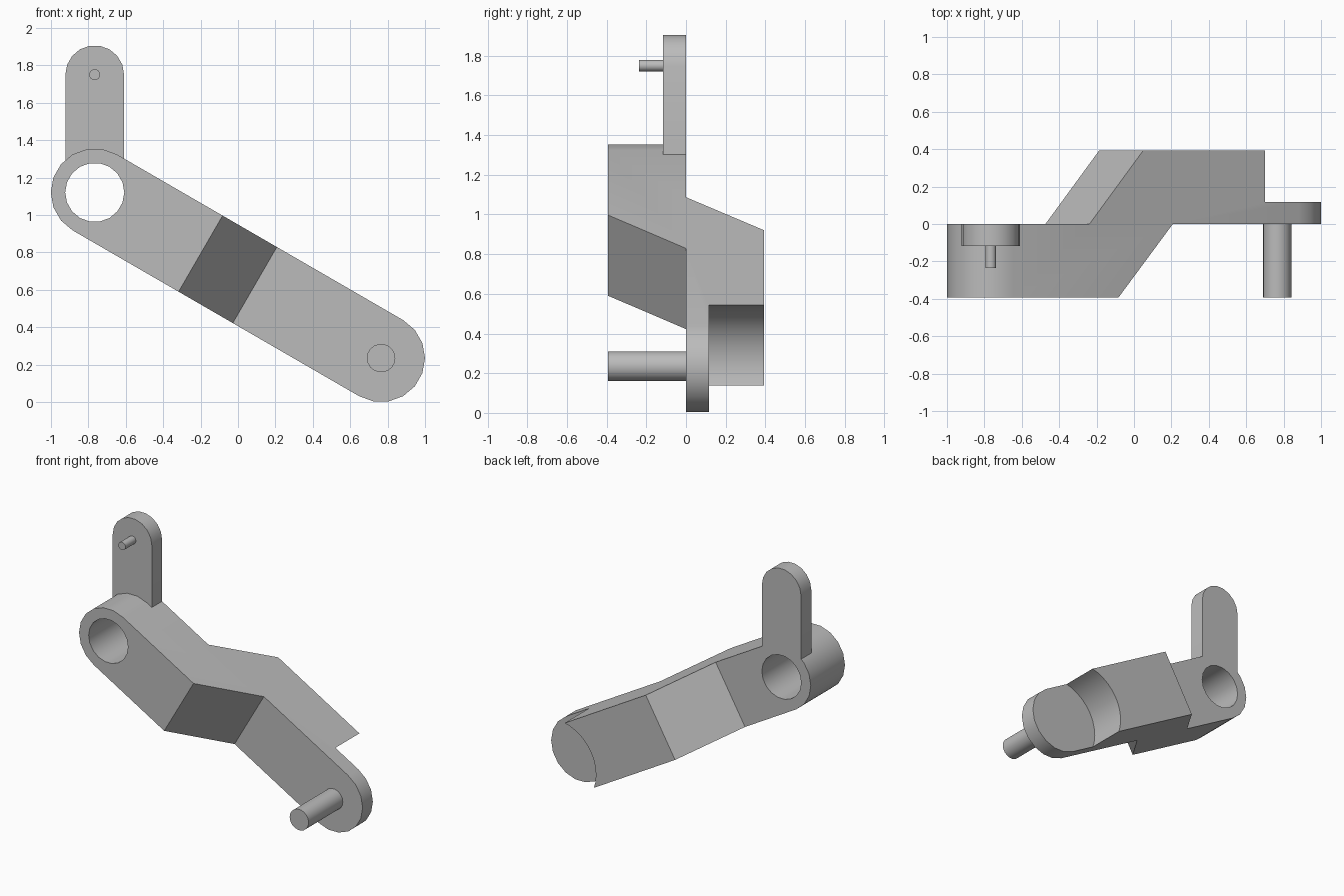
import bpy, bmesh, math
from mathutils import Vector

cube = bpy.data.objects.get("Cube")
if cube:
    bpy.data.objects.remove(cube, do_unlink=True)

grey = bpy.data.materials.new("light grey")
grey.use_nodes = True
grey.diffuse_color = (0.5, 0.5, 0.5, 1)
grey.node_tree.nodes["Principled BSDF"].inputs["Base Color"].default_value = (0.5, 0.5, 0.5, 1)

X, Y, Z = Vector((1, 0, 0)), Vector((0, 1, 0)), Vector((0, 0, 1))
HUB = Vector((-0.766, 0, 1.121))     # centre of the bored end
TIP = Vector((0.765, 0, 0.235))      # centre of the pinned end
ALONG = (TIP - HUB).normalized()
ACROSS = Vector((-ALONG.z, 0, ALONG.x))
RADIUS, DEPTH, PLATE = 0.235, 0.392, 0.117


def prism(name, points, sweep):
    """Extrude a closed outline along a vector."""
    bm = bmesh.new()
    face = bm.faces.new([bm.verts.new(p) for p in points])
    out = bmesh.ops.extrude_face_region(bm, geom=[face])
    bmesh.ops.translate(bm, vec=sweep, verts=[v for v in out["geom"] if isinstance(v, bmesh.types.BMVert)])
    bmesh.ops.recalc_face_normals(bm, faces=bm.faces)
    mesh = bpy.data.meshes.new(name)
    bm.to_mesh(mesh)
    bm.free()
    mesh.materials.append(grey)
    obj = bpy.data.objects.new(name, mesh)
    bpy.context.collection.objects.link(obj)
    return obj


def arc(centre, radius, start, end, steps):
    return [centre + radius * (math.cos(a) * X + math.sin(a) * Z)
            for a in (math.radians(start + (end - start) * i / steps) for i in range(steps + 1))]


def rod(name, centre, radius, front, back, sides):
    points = arc(centre + front * Y, radius, 0, 360, sides)[:-1]
    return prism(name, points, (back - front) * Y)


def activate(obj):
    bpy.ops.object.select_all(action='DESELECT')
    obj.select_set(True)
    bpy.context.view_layer.objects.active = obj


def boolean(obj, cutter, operation):
    cutter.hide_render = True
    mod = obj.modifiers.new("shape", 'BOOLEAN')
    mod.operation, mod.object, mod.solver = operation, cutter, 'EXACT'
    activate(obj)
    bpy.ops.object.modifier_apply(modifier=mod.name)
    bpy.data.objects.remove(cutter, do_unlink=True)


# Cranked arm: stepped side profile trimmed to a round-ended outline
profile = [(-0.3, -DEPTH), (0.654, -DEPTH), (0.989, 0), (2.1, 0),
           (2.1, DEPTH), (0.805, DEPTH), (0.474, 0), (-0.3, 0)]
arm = prism("cranked_arm", [HUB + u * ALONG + y * Y - 0.4 * ACROSS for u, y in profile], 0.8 * ACROSS)
outline = arc(HUB - Y, RADIUS, 60, 240, 9) + arc(TIP - Y, RADIUS, -120, 60, 9)
boolean(arm, prism("outline_cutter", outline, 2 * Y), 'INTERSECT')

# Bore through the hub, and concave clearance behind the tip
boolean(arm, rod("bore_cutter", HUB, 0.158, -0.6, 0.2, 18), 'DIFFERENCE')
boolean(arm, rod("clearance_cutter", TIP, 0.317, PLATE, 0.6, 36), 'DIFFERENCE')

# Upright round-topped tab on the hub
tab_top = Vector((HUB.x, 0, 1.75))
half = 0.157
tab_outline = arc(tab_top - PLATE * Y, half, 0, 180, 9)
tab_outline += [Vector((HUB.x + s * half, -PLATE, 1.285)) for s in (-1, 1)]
tab = prism("upright_tab", tab_outline, PLATE * Y)

# Pins facing forward
small_pin = rod("small_pin", tab_top, 0.029, -0.236, -PLATE + 0.01, 16)
large_pin = rod("large_pin", TIP, 0.076, -DEPTH, 0.01, 18)

for part in (arm, tab, small_pin, large_pin):
    activate(part)
    bpy.ops.object.shade_smooth_by_angle(angle=math.radians(30))
